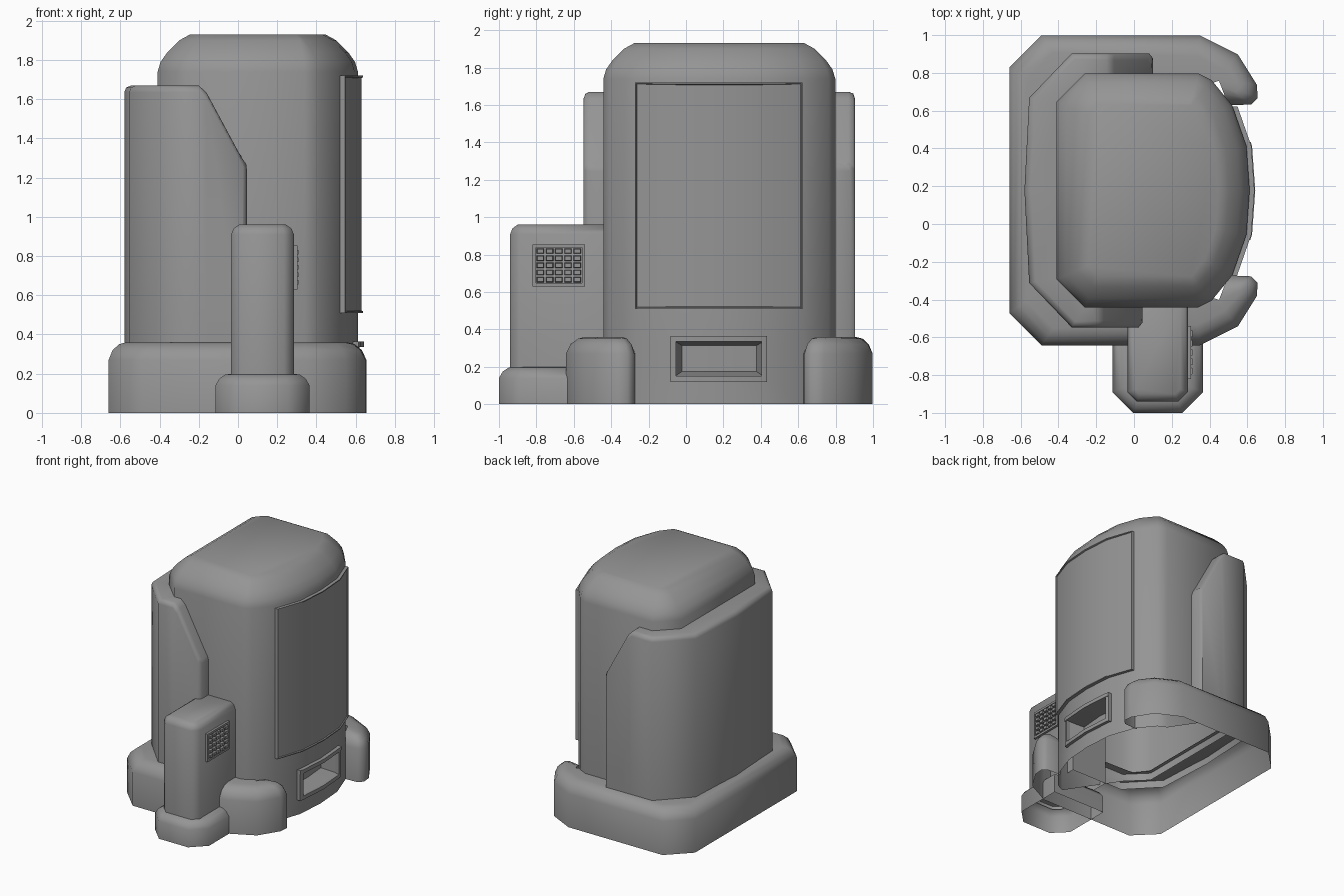
import bpy, bmesh, math
from mathutils import Vector

if "Cube" in bpy.data.objects:
    bpy.data.objects.remove(bpy.data.objects["Cube"], do_unlink=True)

CY = 0.178  # symmetry line of the main housing

grey = bpy.data.materials.new("mid grey")
grey.use_nodes = True
COLOUR = (0.3, 0.3, 0.3, 1)
grey.diffuse_color = COLOUR
grey.node_tree.nodes["Principled BSDF"].inputs["Base Color"].default_value = COLOUR


def finish(bm, name, angle=50):
    bmesh.ops.remove_doubles(bm, verts=bm.verts, dist=0.0005)
    bmesh.ops.recalc_face_normals(bm, faces=bm.faces)
    mesh = bpy.data.meshes.new(name)
    bm.to_mesh(mesh)
    bm.free()
    obj = bpy.data.objects.new(name, mesh)
    bpy.context.collection.objects.link(obj)
    mesh.materials.append(grey)
    bpy.ops.object.select_all(action='DESELECT')
    obj.select_set(True)
    bpy.context.view_layer.objects.active = obj
    bpy.ops.object.shade_smooth_by_angle(angle=math.radians(angle))
    return obj


def mirrored(half):
    """Path on the near side plus its reflection; a point on the axis is shared."""
    near = [Vector((x, CY - d)) for x, d in half]
    far = [Vector((x, CY + d)) for x, d in reversed(half) if d > 0]
    return near + far


def inset(path, d):
    """Mitred inward offset of a closed outline."""
    area = sum(p.cross(path[i - 1]) for i, p in enumerate(path))
    side = -1 if area > 0 else 1
    out = []
    for i, p in enumerate(path):
        a = (p - path[i - 1]).normalized()
        b = (path[(i + 1) % len(path)] - p).normalized()
        na, nb = [Vector((-v.y, v.x)) * side for v in (a, b)]
        out.append(p + (na + nb) * d / (1 + na.dot(nb)))
    return out


def bridge(bm, rings, closed=True):
    n = len(rings[0])
    for a, b in zip(rings, rings[1:]):
        for i in range(n if closed else n - 1):
            j = (i + 1) % n
            bm.faces.new((a[i], a[j], b[j], b[i]))


def tower(path, levels, bottom=lambda x: 0):
    """Open-bottomed shell from an outline and (inset, height) levels."""
    bm = bmesh.new()
    rings = [[bm.verts.new((p.x, p.y, max(z, bottom(p.x)))) for p in inset(path, d)]
             for d, z in levels]
    bridge(bm, rings)
    bm.faces.new(rings[-1])
    return bm


def collar(name, outer, inner, levels, bottom, top):
    """C-shaped shell around the housing; levels are (inset, drop below top)."""
    bm = bmesh.new()
    rings = [[bm.verts.new((p.x, p.y, bottom)) for p in outer]]
    for d, drop in levels:
        ring = []
        for p, q in zip(outer, inner):
            v = p + (q - p).normalized() * min(d, (q - p).length)
            ring.append(bm.verts.new((v.x, v.y, top(v.x) - drop)))
        rings.append(ring)
    bridge(bm, rings, closed=False)
    for k in (0, -1):
        bm.faces.new([r[k] for r in rings])
    return finish(bm, name)


# Main housing with domed edge and a recessed delivery slot
HALF = [(0.612, 0), (0.595, 0.235), (0.52, 0.45), (0.41, 0.585), (0.34, 0.62),
        (-0.26, 0.62), (-0.41, 0.47)]
SLOT = (0.15, 0.335)
bm = tower(mirrored(HALF),
           [(0, 0), (0, SLOT[0]), (0, SLOT[1]), (0, 1.74), (0.015, 1.79),
            (0.05, 1.84), (0.11, 1.9), (0.165, 1.93)],
           bottom=lambda x: 0 if x > 0.3 else 0.3)
slot = [f for f in bm.faces
        if f.calc_center_median().x > 0.59 and SLOT[0] < f.calc_center_median().z < SLOT[1]]
ext = bmesh.ops.extrude_face_region(bm, geom=slot)
bmesh.ops.delete(bm, geom=slot, context='FACES')
for v in ext["geom"]:
    if isinstance(v, bmesh.types.BMVert):
        v.co.x -= 0.12
        v.co.y = CY + (v.co.y - CY) * 0.85
        v.co.z = 0.25 + (v.co.z - 0.25) * 0.75
finish(bm, "housing")


# Curved slabs that follow the bowed face of the housing
def bow(d):
    d = abs(d)
    for (x0, d0), (x1, d1) in zip(HALF, HALF[1:]):
        if d <= d1:
            return x0 + (x1 - x0) * (d - d0) / (d1 - d0)


def curved_slab(name, d0, d1, z0, z1, depth, rim=0):
    bm = bmesh.new()
    cuts = [d0] + [d for d in (-0.235, 0, 0.235) if d0 < d < d1] + [d1]
    rings = []
    for d in cuts:
        x = bow(d)
        rings.append([bm.verts.new((px, CY + d, z)) for px, z in
                      ((x - 0.01, z0), (x + depth, z0), (x + depth, z1), (x - 0.01, z1))])
    bridge(bm, rings)
    bm.faces.new(rings[0])
    bm.faces.new(rings[-1])
    if rim:
        bmesh.ops.recalc_face_normals(bm, faces=bm.faces)
        front = [f for f in bm.faces if f.normal.x > 0.7]
        bmesh.ops.inset_region(bm, faces=front, thickness=rim, depth=0)
        bmesh.ops.inset_region(bm, faces=front, thickness=0.004, depth=-0.008)
    finish(bm, name, 30)


curved_slab("front_panel", -0.45, 0.445, 0.51, 1.72, 0.026, rim=0.008)
curved_slab("slot_frame_top", -0.262, 0.255, 0.335, 0.365, 0.03)
curved_slab("slot_frame_bottom", -0.262, 0.255, 0.12, 0.15, 0.025)
for name, d in (("slot_frame_right", -0.262), ("slot_frame_left", 0.225)):
    curved_slab(name, d, d + 0.03, 0.15, 0.335, 0.025)


# Rear jacket with sloping shoulders
def shoulder(x):
    return 1.67 - 0.39 * min(1, max(0, (x + 0.18) / 0.21))


J_OUT = [(0.045, 0.6), (0.045, 0.7), (0.025, 0.725), (-0.16, 0.725), (-0.2, 0.725),
         (-0.33, 0.725), (-0.555, 0.49), (-0.58, 0)]
J_IN = [(0.0, 0.58), (0.0, 0.58), (0.0, 0.58), (-0.16, 0.58), (-0.2, 0.58),
        (-0.24, 0.58), (-0.37, 0.45), (-0.38, 0)]
jacket = collar("rear_jacket", mirrored(J_OUT), mirrored(J_IN),
                [(0, 0.035), (0.01, 0.01), (0.035, 0), (1, 0)], 0.3, shoulder)
for v in jacket.data.vertices:  # far shoulder reaches slightly further forward
    if v.co.y > 0.7 and v.co.x > -0.21:
        v.co.x += 0.055

# Wraparound plinth ending in two rounded feet
B_OUT = [(0.5, 0.45), (0.62, 0.455), (0.655, 0.49), (0.65, 0.56), (0.55, 0.72),
         (0.35, 0.82), (-0.49, 0.82), (-0.66, 0.65)]
B_IN = [(0.45, 0.58)] * 4 + [(0.42, 0.57), (0.31, 0.57), (-0.3, 0.55), (-0.38, 0.45)]
collar("plinth", mirrored(B_OUT), mirrored(B_IN),
       [(0, 0.09), (0.025, 0.04), (0.065, 0.01), (0.11, 0), (1, 0)], 0, lambda x: 0.36)


# Side column and its flared foot
def pillar(name, half_width, y0, y1, chamfer, levels):
    cx = 0.125
    path = [(-half_width, y1), (-half_width, y0 + chamfer), (-half_width + chamfer, y0),
            (half_width - chamfer, y0), (half_width, y0 + chamfer), (half_width, y1)]
    finish(tower([Vector((cx + x, y)) for x, y in path], levels), name)


pillar("column", 0.16, -0.94, -0.38, 0.05,
       [(0, 0.17), (0, 0.91), (0.012, 0.94), (0.04, 0.96)])
pillar("column_foot", 0.24, -1.0, -0.5, 0.11,
       [(0, 0), (0, 0.14), (0.02, 0.175), (0.05, 0.195), (0.085, 0.2)])


# Speaker grille on the column
def box(bm, x0, x1, y0, y1, z0, z1, taper=0):
    rings = []
    for x, t in ((x0, 0), (x1, taper)):
        rings.append([bm.verts.new((x, y, z)) for y, z in
                      ((y0 + t, z0 + t), (y1 - t, z0 + t), (y1 - t, z1 - t), (y0 + t, z1 - t))])
    bridge(bm, rings)
    bm.faces.new(rings[0])
    bm.faces.new(rings[1])


GY, GZ, GW, GH, EDGE, FACE = -0.82, 0.63, 0.28, 0.225, 0.017, 0.285
bm = bmesh.new()
for z in (GZ, GZ + GH - EDGE):
    box(bm, FACE - 0.01, FACE + 0.018, GY, GY + GW, z, z + EDGE)
for y in (GY, GY + GW - EDGE):
    box(bm, FACE - 0.01, FACE + 0.018, y, y + EDGE, GZ + EDGE, GZ + GH - EDGE)
finish(bm, "grille_frame", 30)

bm = bmesh.new()
py, pz = (GW - 2 * EDGE) / 5, (GH - 2 * EDGE) / 5
for i in range(5):
    for j in range(5):
        y, z = GY + EDGE + i * py, GZ + EDGE + j * pz
        box(bm, FACE - 0.005, FACE + 0.024, y + 0.004, y + py - 0.004,
            z + 0.004, z + pz - 0.004, taper=0.004)
finish(bm, "grille_cells", 30)
